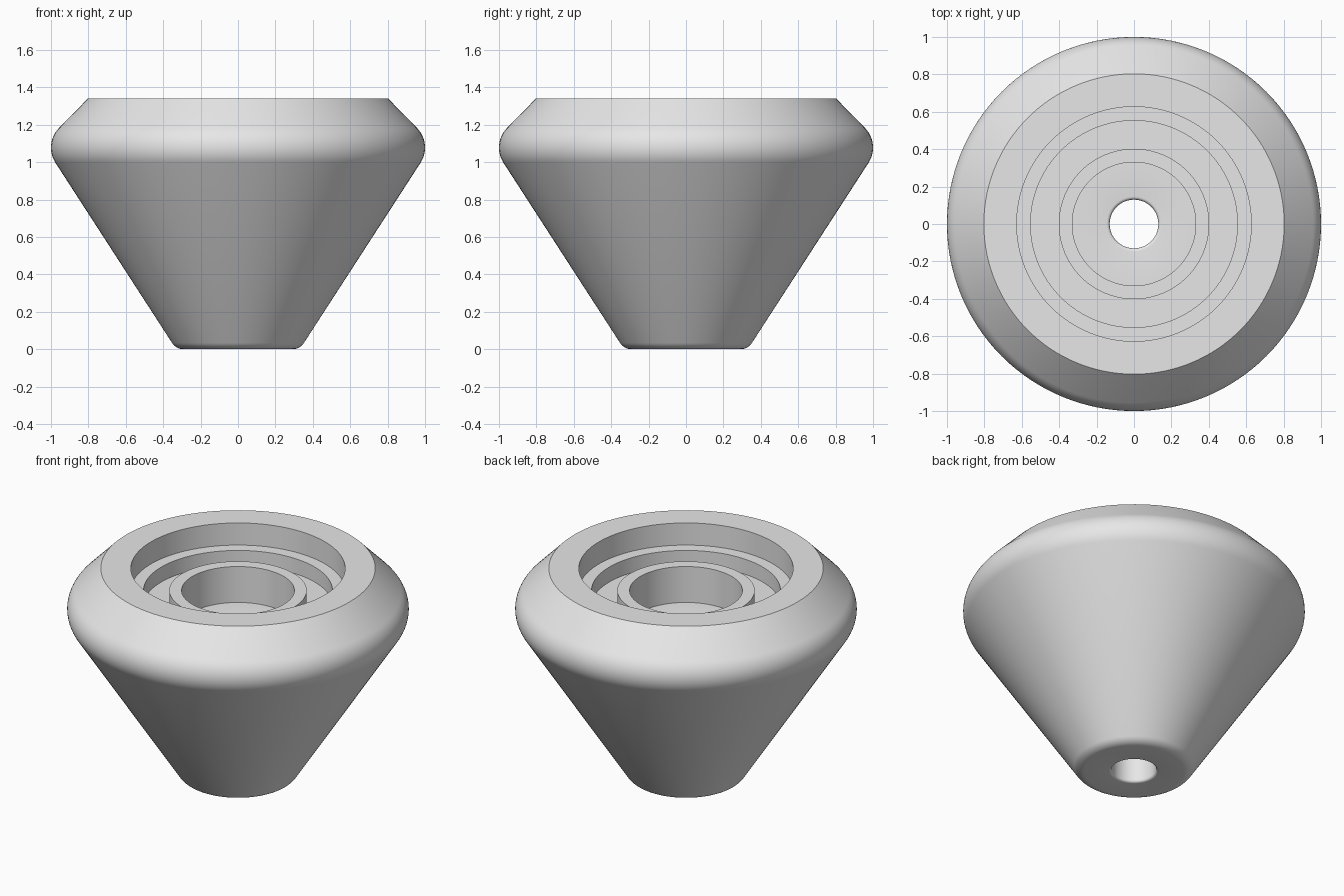
import bpy
import bmesh
from math import sin, cos, radians, pi
from mathutils import Vector

cube = bpy.data.objects.get("Cube")
if cube:
    bpy.data.objects.remove(cube, do_unlink=True)


def arc(cx, cz, r, start, end, steps):
    """Points of a rounded corner in the (radius, height) plane."""
    angles = [radians(start + (end - start) * i / steps) for i in range(steps + 1)]
    return [(cx + r * cos(a), cz + r * sin(a)) for a in angles]


# Plain grey finish
grey = bpy.data.materials.new("light_grey")
grey.use_nodes = True
colour = (0.8, 0.8, 0.8, 1)
grey.diffuse_color = colour
grey.node_tree.nodes["Principled BSDF"].inputs["Base Color"].default_value = colour

BORE, LIP = 0.13, 0.017
FLOOR, GROOVE, LEDGE, TOP = 0.965, 1.10, 1.197, 1.34

profile = []
# Conical outside: rounded foot, rounded shoulder, sloping top edge
profile += arc(0.29, 0.075, 0.075, -90, -32.9, 8)
profile += arc(0.85, 1.078, 0.15, -32.9, 45, 14)
profile += [(0.803, TOP)]
# Stepped recess with a raised inner ring
profile += [(0.627, TOP), (0.627, LEDGE), (0.553, LEDGE), (0.553, GROOVE),
            (0.402, GROOVE), (0.402, LEDGE), (0.33, LEDGE), (0.33, FLOOR)]
# Through hole with softened rims
profile += arc(BORE + LIP, FLOOR - LIP, LIP, 90, 180, 5)
profile += arc(BORE + LIP, LIP, LIP, 180, 270, 5)

# Revolve the closed profile
bm = bmesh.new()
verts = [bm.verts.new((r, 0, z)) for r, z in profile]
edges = [bm.edges.new((verts[i - 1], verts[i])) for i in range(len(verts))]
bmesh.ops.spin(bm, geom=verts + edges, cent=Vector(), axis=Vector((0, 0, 1)),
               angle=2 * pi, steps=128)
bmesh.ops.remove_doubles(bm, verts=bm.verts[:], dist=0.0001)
bmesh.ops.recalc_face_normals(bm, faces=bm.faces[:])

mesh = bpy.data.meshes.new("conical_foot")
bm.to_mesh(mesh)
bm.free()
mesh.materials.append(grey)
foot = bpy.data.objects.new("conical_foot", mesh)
bpy.context.collection.objects.link(foot)

# Smooth the round walls, keep the machined edges crisp
bpy.ops.object.select_all(action="DESELECT")
foot.select_set(True)
bpy.context.view_layer.objects.active = foot
bpy.ops.object.shade_smooth_by_angle(angle=radians(30))
